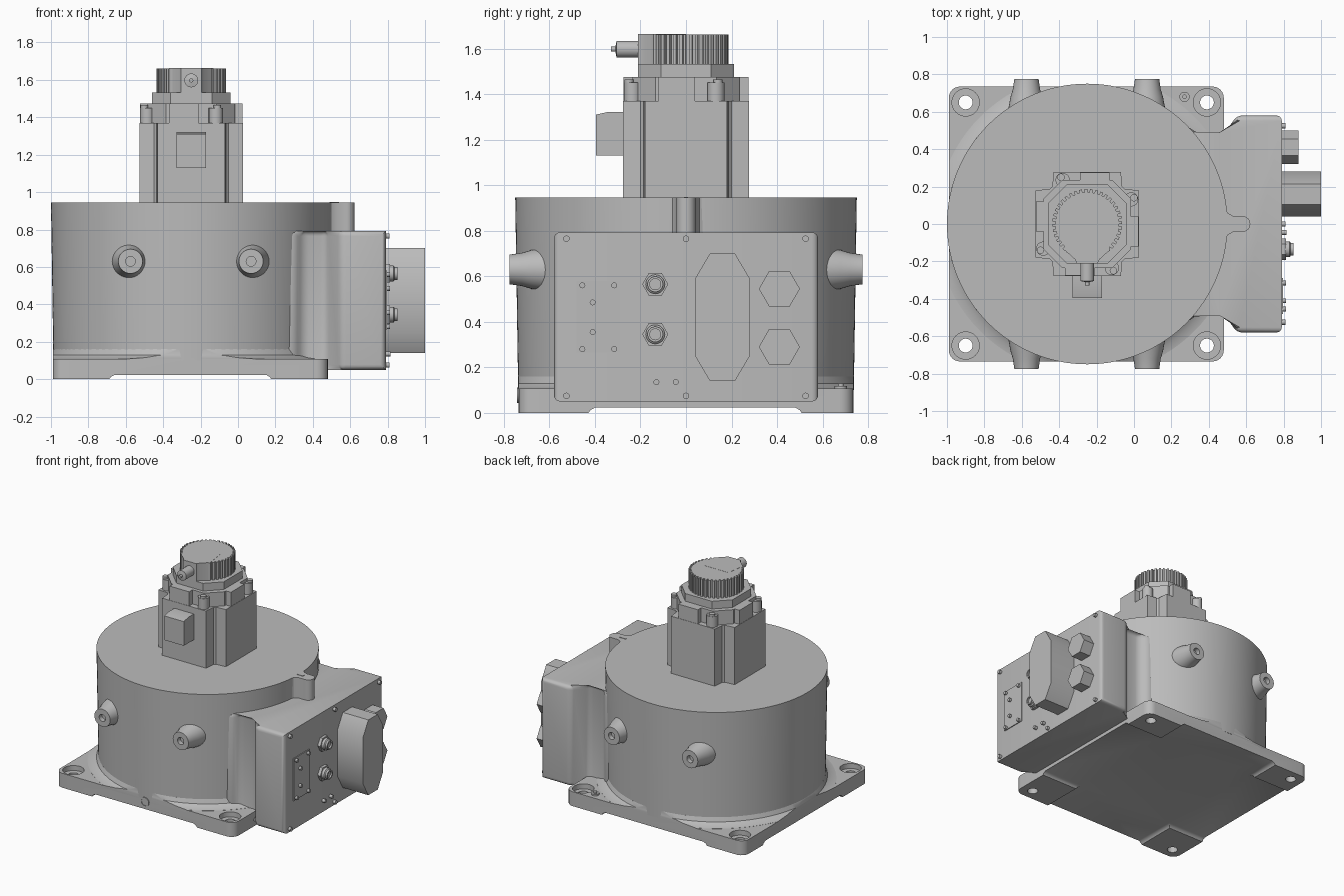
import bpy, bmesh
from math import sin, cos, pi

cube = bpy.data.objects.get("Cube")
if cube:
    bpy.data.objects.remove(cube, do_unlink=True)

grey = bpy.data.materials.new("machine_grey")
grey.use_nodes = True
COLOUR = (0.5, 0.5, 0.5, 1)
grey.diffuse_color = COLOUR
grey.node_tree.nodes["Principled BSDF"].inputs["Base Color"].default_value = COLOUR

CX = -0.25          # axis of drum and motor
MAP = {"x": lambda u, v, w: (w, u, v),
       "y": lambda u, v, w: (u, w, v),
       "z": lambda u, v, w: (u, v, w)}


def finish(name, bm):
    bmesh.ops.recalc_face_normals(bm, faces=bm.faces)
    mesh = bpy.data.meshes.new(name)
    bm.to_mesh(mesh)
    bm.free()
    mesh.materials.append(grey)
    ob = bpy.data.objects.new(name, mesh)
    bpy.context.collection.objects.link(ob)
    return ob


def loft(name, rings, axis, bevel=0, keep=None, segments=3):
    """Skin a list of rings of (u, v, w) points and cap both ends."""
    bm = bmesh.new()
    rows = [[bm.verts.new(MAP[axis](*p)) for p in ring] for ring in rings]
    n = len(rows[0])
    for a, b in zip(rows, rows[1:]):
        for i in range(n):
            j = (i + 1) % n
            bm.faces.new((a[i], a[j], b[j], b[i]))
    bm.faces.new(rows[0][::-1])
    bm.faces.new(rows[-1])
    if bevel:
        edges = [e for e in bm.edges if keep is None or keep(e)]
        bmesh.ops.bevel(bm, geom=edges, offset=bevel, segments=segments,
                        profile=0.5, affect="EDGES", clamp_overlap=True)
    return finish(name, bm)


def prism(name, pts, lo, hi, axis="z", **kw):
    return loft(name, [[(u, v, w) for u, v in pts] for w in (lo, hi)], axis, **kw)


def lathe(name, profile, at, axis="z", n=32):
    """Turn (radius, height) pairs about an axis through at=(u, v)."""
    rings = [[(at[0] + r * cos(2 * pi * i / n), at[1] + r * sin(2 * pi * i / n), h)
              for i in range(n)] for r, h in profile]
    return loft(name, rings, axis)


def rect(u0, u1, v0, v1):
    return [(u0, v0), (u1, v0), (u1, v1), (u0, v1)]


def octagon(u0, u1, v0, v1, cu, cv):
    return [(u0 + cu, v0), (u1 - cu, v0), (u1, v0 + cv), (u1, v1 - cv),
            (u1 - cu, v1), (u0 + cu, v1), (u0, v1 - cv), (u0, v0 + cv)]


def boolean(ob, other, operation="DIFFERENCE"):
    other.hide_render = True
    other.hide_viewport = True
    mod = ob.modifiers.new(operation.lower(), "BOOLEAN")
    mod.operation = operation
    mod.solver = "EXACT"
    mod.object = other
    bpy.context.view_layer.update()
    # bake the result so that no helper remains
    graph = bpy.context.evaluated_depsgraph_get()
    baked = bpy.data.meshes.new_from_object(ob.evaluated_get(graph))
    ob.modifiers.clear()
    ob.data = baked
    bpy.data.objects.remove(other, do_unlink=True)


def upright(e):
    a, b = (v.co for v in e.verts)
    return abs(a.z - b.z) > 0.05


# Base plate with relieved underside and counterbored corner holes
BASE = rect(-0.99, 0.48, -0.735, 0.735)
base = prism("base_plate", BASE, 0, 0.107, bevel=0.06, keep=upright, segments=6)
ramp = 0.04
for axis, lo, hi in (("y", -0.66, 0.15), ("x", -0.40, 0.48)):
    boolean(base, prism("cutter", [(lo - ramp, -0.02), (hi + ramp, -0.02), (hi + ramp * 0.5, 0.012),
                                   (hi, 0.023), (lo, 0.023), (lo - ramp * 0.5, 0.012)], -2, 2, axis))
for x in (-0.9, 0.39):
    for y in (-0.65, 0.65):
        boolean(base, lathe("cutter", [(0.037, -0.1), (0.037, 0.07), (0.073, 0.07), (0.073, 0.2)], (x, y)))

# Flared foot of the drum, trimmed to the plate outline
foot = lathe("drum_foot", [(0.81, 0.09), (0.81, 0.108), (0.775, 0.115), (0.75, 0.13), (0.738, 0.16)], (CX, 0), n=96)
boolean(foot, prism("trim", BASE, 0.05, 0.3, bevel=0.06, keep=upright, segments=6), "INTERSECT")

lathe("drum", [(0.737, 0.1), (0.75, 0.945)], (CX, 0), n=128)
lathe("base_front_plug", [(0.034, -0.7), (0.034, -0.742), (0.027, -0.742), (0.027, -0.737)], (CX, 0.078), "y")
lathe("earth_stud", [(0.027, 0.1), (0.027, 0.118), (0.012, 0.118), (0.012, 0.13)], (0.27, 0.68))

# Lifting bosses, front and back
for side, word in ((-1, "front"), (1, "back")):
    for x in (-0.575, 0.07):
        lathe(f"{word}_boss", [(0.1, side * 0.6), (0.085, side * 0.68), (0.073, side * 0.72),
                               (0.065, side * 0.775), (0.026, side * 0.775), (0.026, side * 0.74)],
              (x, 0.63), "y")

# Terminal box with a neck running into the drum
half = [(0.1, 0.52), (0.3, 0.52), (0.35, 0.465), (0.47, 0.46), (0.55, 0.58), (0.79, 0.58)]
outline = half + [(x, -y) for x, y in reversed(half)]


def not_on_lid(e):
    return not all(v.co.x > 0.78 for v in e.verts) or abs(e.verts[0].co.y - e.verts[1].co.y) < 0.01


prism("terminal_box", outline, 0.05, 0.793, bevel=0.028, keep=not_on_lid, segments=4)

# Cable tab on the drum rim
tip = [(0.58 + 0.042 * cos(a * pi / 12), 0.042 * sin(a * pi / 12)) for a in range(-6, 7)]
prism("rim_tab", [(0.4, -0.16), (0.478, -0.11), (0.50, -0.06), (0.53, -0.042)] + tip
      + [(0.53, 0.042), (0.50, 0.06), (0.478, 0.11), (0.4, 0.16)], 0.75, 0.945)
prism("rim_tab_slot", rect(0.49, 0.54, -0.008, 0.008), 0.94, 0.948)

# Lid fittings
LID = 0.785
for y in (-0.525, 0, 0.525):
    for z in (0.075, 0.765):
        lathe("lid_screw", [(0.014, LID), (0.014, 0.81)], (y, z), "x", 12)
prism("small_panel", rect(-0.48, -0.29, 0.265, 0.58), LID, 0.796, "x")
for y, z in ((-0.455, 0.56), (-0.315, 0.56), (-0.41, 0.485),
             (-0.41, 0.355), (-0.455, 0.28), (-0.315, 0.28)):
    lathe("panel_screw", [(0.013, LID), (0.013, 0.813)], (y, z), "x", 12)
for y in (-0.13, -0.045):
    lathe("lid_pin", [(0.013, LID), (0.013, 0.815)], (y, 0.135), "x", 12)
for z in (0.565, 0.345):
    lathe("gland_nut", [(0.057, LID), (0.057, 0.812)], (-0.135, z), "x", 6)
    lathe("gland", [(0.042, 0.8), (0.042, 0.832), (0.034, 0.838), (0.034, 0.852),
                    (0.024, 0.852), (0.024, 0.84)], (-0.135, z), "x", 24)
prism("large_connector", octagon(0.04, 0.28, 0.14, 0.70, 0.065, 0.11), LID, 1.0, "x")
for z in (0.545, 0.29):
    lathe("hex_connector", [(0.09, LID), (0.09, 0.88)], (0.41, z), "x", 6)

# Motor body with notched corners
quarter = [(0.277, 0.18), (0.20, 0.187), (0.187, 0.20), (0.18, 0.277)]
section = []
for k in range(4):
    c, s = round(cos(k * pi / 2)), round(sin(k * pi / 2))
    section += [(CX + c * x - s * y, s * x + c * y) for x, y in quarter]
prism("motor_body", section, 0.94, 1.37)
prism("motor_flange", octagon(CX - 0.235, CX + 0.235, -0.235, 0.235, 0.1, 0.1), 1.365, 1.475)
for x, y in ((-0.14, 0.25), (0.25, 0.14), (-0.25, -0.14), (0.14, -0.25)):
    lathe("flange_ear", [(0.038, 1.365), (0.038, 1.45)], (CX + x * 0.94, y * 0.94), n=20)
    lathe("flange_screw", [(0.02, 1.44), (0.02, 1.465)], (CX + x, y), n=12)
for a in range(4):
    c, s = round(cos(a * pi / 2)), round(sin(a * pi / 2))
    u, v = 0.225 * c + 0.04 * s, 0.225 * s - 0.04 * c
    w, h = (0.05, 0.08) if c else (0.08, 0.05)
    prism("flange_pad", rect(CX + u - w, CX + u + w, v - h, v + h), 1.365, 1.475)
prism("motor_collar", octagon(CX - 0.21, CX + 0.21, -0.21, 0.21, 0.1, 0.1), 1.47, 1.532)

# Ribbed cap with its plug
TEETH = 40
ribs = []
for i in range(TEETH):
    for f, r in ((0, 0.187), (0.5, 0.187), (0.55, 0.17), (0.95, 0.17)):
        a = 2 * pi * (i + f) / TEETH
        ribs.append((CX + r * cos(a), r * sin(a)))
prism("ribbed_cap", ribs, 1.525, 1.662)
prism("cap_block", [(CX - 0.055, -0.21), (CX + 0.055, -0.21), (CX + 0.065, -0.19), (CX + 0.12, -0.14),
                    (CX + 0.1, 0), (CX - 0.1, 0), (CX - 0.12, -0.14), (CX - 0.065, -0.19)], 1.525, 1.663)
lathe("cap_plug", [(0.037, -0.2), (0.037, -0.305), (0.011, -0.31), (0.011, -0.33)], (CX, 1.597), "y", 24)

# Power socket on the motor front
prism("power_socket", [(-0.27, 1.13), (-0.395, 1.13), (-0.395, 1.31), (-0.34, 1.322), (-0.27, 1.322)],
      CX - 0.08, CX + 0.08, "x")

# Smooth round parts, keep edges crisp
for ob in bpy.context.scene.objects:
    ob.select_set(ob.type == "MESH")
bpy.context.view_layer.objects.active = bpy.data.objects["drum"]
bpy.ops.object.shade_smooth_by_angle(angle=0.6)
